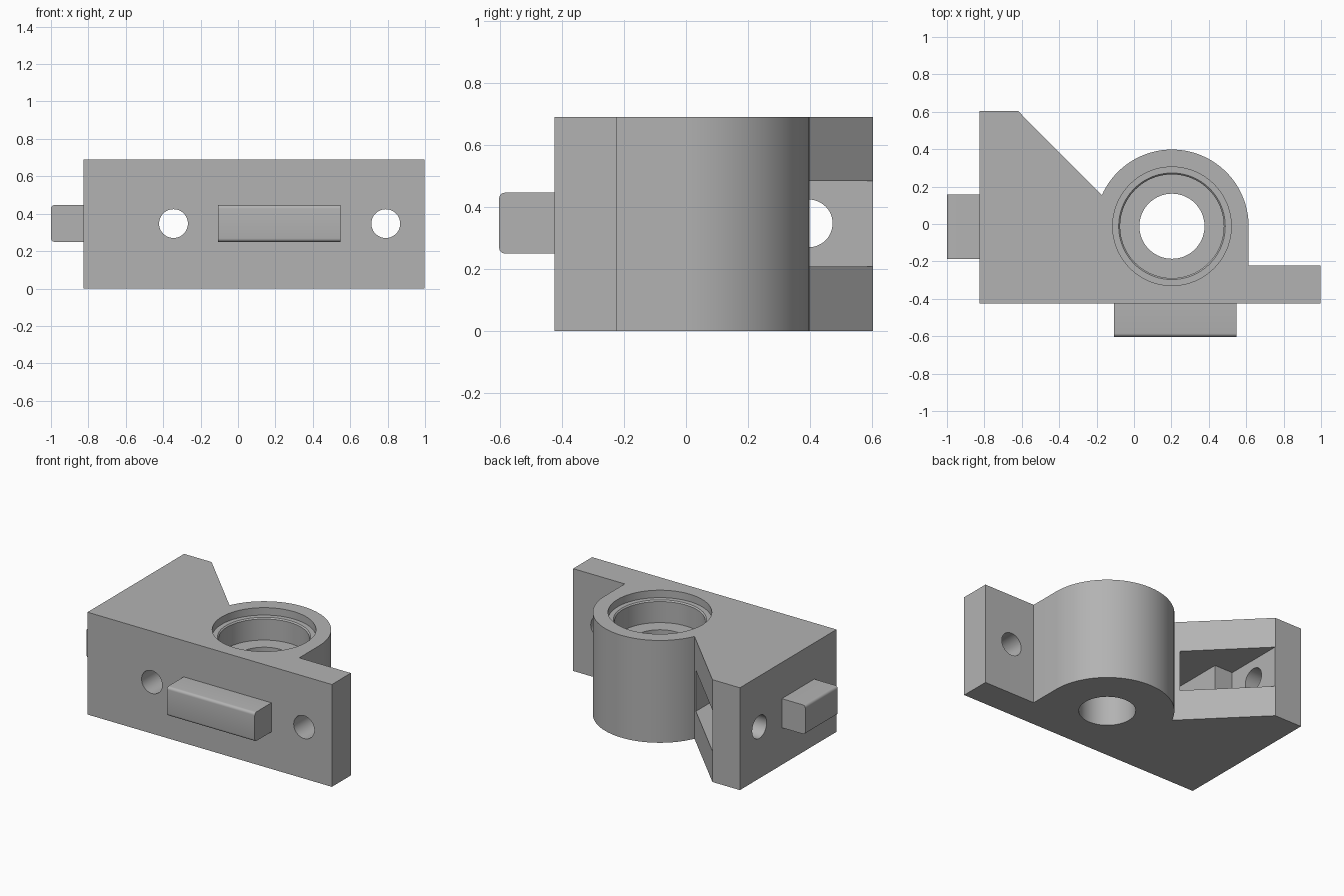
import bpy
import bmesh
from math import cos, sin, pi, radians
from mathutils import Vector, Matrix

if "Cube" in bpy.data.objects:
    bpy.data.objects.remove(bpy.data.objects["Cube"], do_unlink=True)

# Single flat grey
grey = bpy.data.materials.new("plain_grey")
grey.use_nodes = True
colour = (0.45, 0.45, 0.45, 1)
grey.diffuse_color = colour
grey.node_tree.nodes["Principled BSDF"].inputs["Base Color"].default_value = colour

HEIGHT = 0.69
MID = 0.347
BORE = Vector((0.203, -0.012, 0))


def make_object(name, bm):
    bmesh.ops.recalc_face_normals(bm, faces=bm.faces)
    mesh = bpy.data.meshes.new(name)
    bm.to_mesh(mesh)
    bm.free()
    mesh.materials.append(grey)
    obj = bpy.data.objects.new(name, mesh)
    bpy.context.collection.objects.link(obj)
    return obj


def prism(name, outline, z0, z1):
    bm = bmesh.new()
    face = bm.faces.new([bm.verts.new((x, y, z0)) for x, y in outline])
    top = bmesh.ops.extrude_face_region(bm, geom=[face])["geom"]
    bmesh.ops.translate(bm, vec=(0, 0, z1 - z0),
                        verts=[v for v in top if isinstance(v, bmesh.types.BMVert)])
    return make_object(name, bm)


def box(name, x0, x1, y0, y1, z0, z1):
    return prism(name, [(x0, y0), (x1, y0), (x1, y1), (x0, y1)], z0, z1)


def rod(name, centre, axis, radius, length):
    bm = bmesh.new()
    turn = Vector((0, 0, 1)).rotation_difference(Vector(axis)).to_matrix().to_4x4()
    bmesh.ops.create_cone(bm, cap_ends=True, segments=48, radius1=radius,
                          radius2=radius, depth=length,
                          matrix=Matrix.Translation(centre) @ turn)
    return make_object(name, bm)


def lathe(name, profile, centre, steps=96):
    bm = bmesh.new()
    verts = [bm.verts.new((r, 0, z)) for r, z in profile]
    edges = [bm.edges.new(pair) for pair in zip(verts, verts[1:])]
    bmesh.ops.spin(bm, geom=verts + edges, axis=(0, 0, 1), cent=(0, 0, 0),
                   angle=2 * pi, steps=steps)
    bmesh.ops.remove_doubles(bm, verts=bm.verts, dist=0.0001)
    bmesh.ops.translate(bm, verts=bm.verts, vec=centre)
    return make_object(name, bm)


def activate(obj):
    bpy.ops.object.select_all(action="DESELECT")
    obj.select_set(True)
    bpy.context.view_layer.objects.active = obj


def cut(obj, cutter):
    activate(obj)
    mod = obj.modifiers.new("cut", "BOOLEAN")
    mod.operation = "DIFFERENCE"
    mod.solver = "EXACT"
    mod.object = cutter
    bpy.ops.object.modifier_apply(modifier=mod.name)
    bpy.data.objects.remove(cutter, do_unlink=True)


def smooth(obj):
    activate(obj)
    bpy.ops.object.shade_smooth_by_angle(angle=radians(25))


# Body: flange, round housing and triangular wing in one outline
arc = [(BORE.x + 0.41 * cos(a), BORE.y + 0.41 * sin(a))
       for a in (radians(156) * i / 48 for i in range(49))]
outline = ([(-0.825, -0.425), (0.998, -0.425), (0.998, -0.223), (0.613, -0.223)]
           + arc + [(-0.62, 0.604), (-0.825, 0.604)])
body = prism("bracket_body", outline, 0, HEIGHT)

# Stepped bore with its narrow shoulder
cut(body, lathe("bore_cutter", [
    (0, HEIGHT + 0.1), (0.317, HEIGHT + 0.1), (0.317, HEIGHT - 0.05),
    (0.285, HEIGHT - 0.05), (0.277, HEIGHT - 0.058), (0.277, HEIGHT - 0.2),
    (0.174, HEIGHT - 0.2), (0.174, -0.1), (0, -0.1)], BORE))

# Stepped pocket behind the wing
pocket = [(-0.62, 0.195), (-0.483, 0.195), (-0.483, -0.223), (-0.207, -0.223),
          (-0.207, 0.75), (-0.62, 0.75)]
cut(body, prism("pocket_cutter", pocket, 0.208, 0.484))

# Bolt holes through the front and the side
for x in (-0.345, 0.79):
    cut(body, rod("front_hole_cutter", (x, -0.325, MID), (0, 1, 0), 0.077, 0.3))
cut(body, rod("side_hole_cutter", (-0.72, 0.396, MID), (1, 0, 0), 0.077, 0.3))
smooth(body)


# Locating tabs with rounded outer long edges
def tab(name, bounds, axis, outer):
    obj = box(name, *bounds, 0.25, 0.446)
    bm = bmesh.new()
    bm.from_mesh(obj.data)
    edges = [e for e in bm.edges
             if all(abs(v.co[axis] - outer) < 0.001 for v in e.verts)
             and abs(e.verts[0].co.z - e.verts[1].co.z) < 0.001]
    bmesh.ops.bevel(bm, geom=edges, offset=0.018, segments=5, profile=0.5,
                    affect="EDGES")
    bm.to_mesh(obj.data)
    bm.free()
    smooth(obj)


tab("front_tab", (-0.108, 0.547, -0.603, -0.425), 1, -0.603)
tab("side_tab", (-1.0, -0.825, -0.188, 0.157), 0, -1.0)
